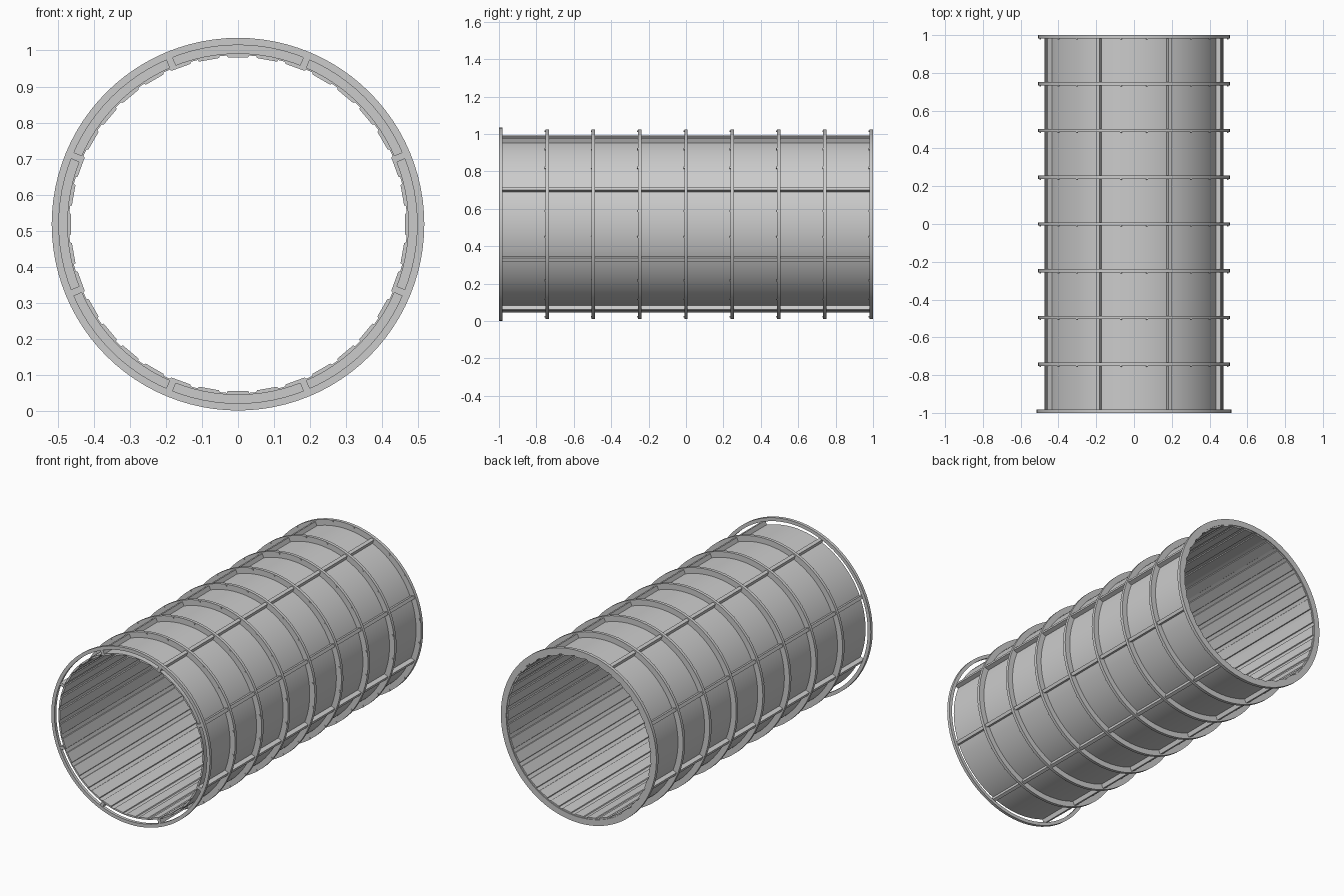
import bpy, bmesh, math
from mathutils import Matrix, Vector

if "Cube" in bpy.data.objects:
    bpy.data.objects.remove(bpy.data.objects["Cube"])

CZ = 0.518          # height of the tube axis
N = 96              # sides of round parts

mat = bpy.data.materials.new("light grey metal")
mat.diffuse_color = (0.6, 0.6, 0.6, 1)
mat.use_nodes = True
mat.node_tree.nodes["Principled BSDF"].inputs["Base Color"].default_value = mat.diffuse_color


def finish(name, bm, smooth=False):
    bmesh.ops.recalc_face_normals(bm, faces=bm.faces)
    me = bpy.data.meshes.new(name)
    bm.to_mesh(me)
    bm.free()
    me.materials.append(mat)
    ob = bpy.data.objects.new(name, me)
    bpy.context.collection.objects.link(ob)
    ob.location.z = CZ
    if smooth:
        bpy.ops.object.select_all(action='DESELECT')
        ob.select_set(True)
        bpy.context.view_layer.objects.active = ob
        bpy.ops.object.shade_smooth_by_angle(angle=math.radians(30))
    return ob


def tube(name, r_in, r_out, y0, y1):
    """Hollow ring around the y axis."""
    bm = bmesh.new()
    loops = []
    for i in range(N):
        a = 2 * math.pi * i / N
        s, c = math.sin(a), math.cos(a)
        loops.append([bm.verts.new((r * s, y, r * c)) for r, y in
                      ((r_in, y0), (r_out, y0), (r_out, y1), (r_in, y1))])
    for i in range(N):
        p, q = loops[i], loops[(i + 1) % N]
        for k in range(4):
            j = (k + 1) % 4
            bm.faces.new((p[k], p[j], q[j], q[k]))
    return finish(name, bm, True)


def radial_bars(name, angles, width, r0, r1, y0, y1, taper=1.0):
    """Lengthwise bars set around the axis; taper narrows the inner face."""
    bm = bmesh.new()
    for a in angles:
        rot = Matrix.Rotation(a, 4, 'Y')
        h, t = width / 2, width / 2 * taper
        prof = ((-t, r0), (t, r0), (h, r1), (-h, r1))
        f = [bm.verts.new(rot @ Vector((x, y0, z))) for x, z in prof]
        b = [bm.verts.new(rot @ Vector((x, y1, z))) for x, z in prof]
        bm.faces.new(f)
        bm.faces.new(b[::-1])
        for k in range(4):
            j = (k + 1) % 4
            bm.faces.new((f[k], b[k], b[j], f[j]))
    return finish(name, bm)


# Thin main shell
tube("shell", 0.469, 0.474, -0.995, 0.995)

# Front ring stands clear of the shell, leaving open slots
tube("front_ring", 0.497, 0.517, -1.0, -0.982)

# Reinforcing rings along the tube, with small bolts on their front sides
bolt_angles = [math.radians(45 * k + d) for k in range(8) for d in (-8, 8)]
for i in range(1, 9):
    y = -0.99 + 0.2475 * i
    tube(f"hoop_{i}", 0.472, 0.507, y - 0.009, y + (0.01 if i == 8 else 0.009))
    radial_bars(f"hoop_bolts_{i}", bolt_angles, 0.009, 0.497, 0.505,
                y - 0.014, y - 0.008)

# Eight lengthwise outer bars
radial_bars("outer_bars", [math.radians(22.5 + 45 * k) for k in range(8)],
            0.019, 0.471, 0.4985, -0.998, 0.995)

# Inner lining slats
radial_bars("inner_slats", [2 * math.pi * k / 36 for k in range(36)],
            0.064, 0.463, 0.4695, -0.995, 0.995, taper=0.88)
